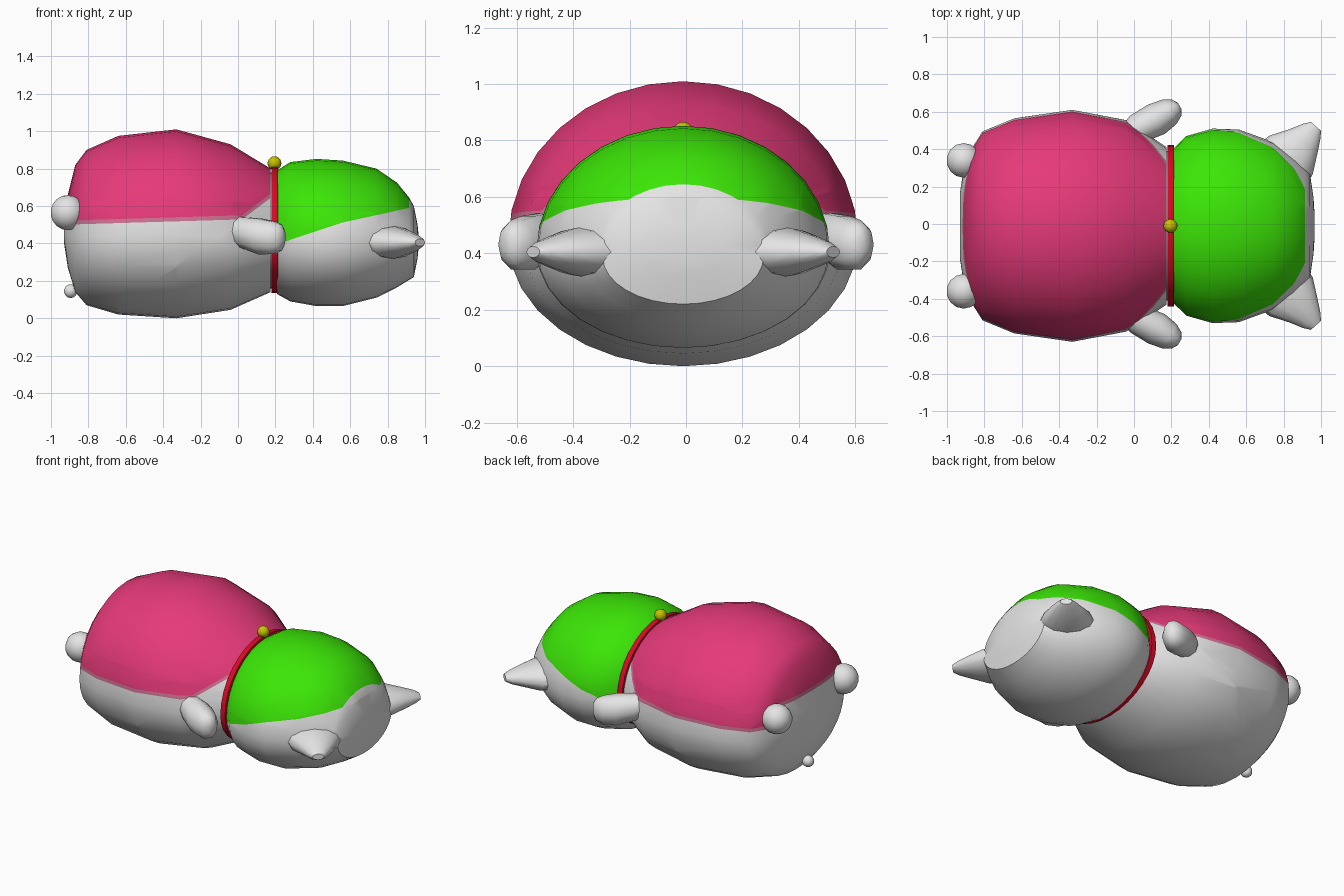
import bpy, bmesh, math
from mathutils import Vector

if "Cube" in bpy.data.objects:
    bpy.data.objects.remove(bpy.data.objects["Cube"], do_unlink=True)

MID = -0.01  # symmetry plane in y


def material(name, rgb):
    m = bpy.data.materials.new(name)
    m.use_nodes = True
    m.diffuse_color = (*rgb, 1)
    m.node_tree.nodes["Principled BSDF"].inputs["Base Color"].default_value = (*rgb, 1)
    return m


WHITE = material("white", (0.78, 0.78, 0.78))
PINK = material("pink", (0.79, 0.042, 0.19))
PALE = material("pale pink", (0.64, 0.17, 0.30))
GREEN = material("green", (0.045, 0.79, 0.002))
RED = material("red", (0.68, 0.003, 0.02))
YELLOW = material("yellow", (0.58, 0.53, 0.0))


def finish(name, bm, mats, angle):
    bmesh.ops.recalc_face_normals(bm, faces=bm.faces)
    me = bpy.data.meshes.new(name)
    bm.to_mesh(me)
    bm.free()
    for m in mats:
        me.materials.append(m)
    ob = bpy.data.objects.new(name, me)
    bpy.context.collection.objects.link(ob)
    bpy.ops.object.select_all(action='DESELECT')
    ob.select_set(True)
    bpy.context.view_layer.objects.active = ob
    bpy.ops.object.shade_smooth_by_angle(angle=math.radians(angle))


def loft(rings, n):
    """Skin rings given as (centre, half axis, height above, depth below)."""
    bm = bmesh.new()
    loops = []
    for c, u, up, down in rings:
        loop = []
        for i in range(n):
            t = 2 * math.pi * i / n
            s = math.sin(t)
            p = Vector(c) + Vector(u) * math.cos(t) + Vector((0, 0, s * (up if s > 0 else down)))
            loop.append(bm.verts.new(p))
        loops.append(loop)
    for a, b in zip(loops, loops[1:]):
        for i in range(n):
            j = (i + 1) % n
            bm.faces.new((a[i], a[j], b[j], b[i]))
    bm.faces.new(loops[0])
    bm.faces.new(loops[-1])
    return bm


def x_rings(profile):
    """Rings along x from (x, z low, z high, half width), widest below the middle."""
    return [((x, MID, lo + 0.44 * (hi - lo)), (0, w, 0), 0.56 * (hi - lo), 0.44 * (hi - lo))
            for x, lo, hi, w in profile]


def cut(bm, x, z, slope):
    """Cut along the plane through (x, z) with the given slope."""
    bmesh.ops.bisect_plane(bm, geom=bm.verts[:] + bm.edges[:] + bm.faces[:],
                           plane_co=(x, 0, z), plane_no=(-slope, 0, 1))


# Body with a pink belly edged by a pale border
bm = loft(x_rings([
    (-0.93, 0.40, 0.52, 0.18), (-0.91, 0.27, 0.66, 0.31), (-0.87, 0.14, 0.82, 0.41),
    (-0.81, 0.07, 0.90, 0.505), (-0.64, 0.02, 0.975, 0.575), (-0.33, 0.0, 1.01, 0.62),
    (-0.04, 0.045, 0.93, 0.565), (0.175, 0.14, 0.80, 0.42)]), 32)
BORDER = 0.022


def belly_height(x):
    if x < -0.87:
        return 0.64
    return max(0.55 + 0.03 * x, 0.55 + 0.75 * (x - 0.02))


for drop in (0, BORDER):
    cut(bm, 0, 0.55 - drop, 0.03)
    cut(bm, 0.02, 0.55 - drop, 0.75)
    cut(bm, 0, 0.64 - drop, 0)
for f in bm.faces:
    c = f.calc_center_median()
    if c.x < 0.17:
        h = c.z - belly_height(c.x)
        f.material_index = 1 if h > 0 else 2 if h > -BORDER else 0
finish("body", bm, [WHITE, PINK, PALE], 40)

# Head with a green face panel on top
bm = loft(x_rings([
    (0.208, 0.13, 0.79, 0.41), (0.28, 0.09, 0.835, 0.48), (0.42, 0.065, 0.852, 0.52),
    (0.56, 0.065, 0.843, 0.515), (0.74, 0.11, 0.80, 0.45), (0.85, 0.165, 0.725, 0.37),
    (0.915, 0.205, 0.645, 0.31), (0.94, 0.22, 0.60, 0.285), (0.96, 0.32, 0.50, 0.15),
    (0.965, 0.37, 0.45, 0.07)]), 32)
PANEL = ((0.22, 0.40, 0.33), (0.56, 0.512, 0.22))  # lower edge: x, z, slope
for line in PANEL:
    cut(bm, *line)
for f in bm.faces:
    c = f.calc_center_median()
    edge = min(z + slope * (c.x - x) for x, z, slope in PANEL)
    f.material_index = int(c.x < 0.915 and c.z > edge)
finish("head", bm, [WHITE, GREEN], 33)

# Neck, collar and bell
finish("neck", loft(x_rings([(0.15, 0.16, 0.78, 0.40), (0.23, 0.16, 0.78, 0.40)]), 32), [WHITE], 33)
finish("collar", loft(x_rings([(0.179, 0.135, 0.81, 0.432), (0.213, 0.135, 0.81, 0.432)]), 32), [RED], 40)


def ball(name, centre, radius, mat, seg=16):
    bm = bmesh.new()
    bmesh.ops.create_uvsphere(bm, u_segments=seg, v_segments=seg // 2 + 2, radius=radius)
    bmesh.ops.translate(bm, verts=bm.verts, vec=centre)
    finish(name, bm, [mat], 45)


ball("bell", (0.195, MID, 0.829), 0.037, YELLOW)
ball("tail", (-0.895, MID, 0.145), 0.037, WHITE, 10)

for side, s in (("left", 1), ("right", -1)):
    # Feet
    ball(side + "_foot", (-0.91, MID + s * 0.35, 0.565), 0.094, WHITE, 14)

    # Ears: flattened cones with rounded tips
    ear = []
    for x, y, w, t in ((0.79, 0.32, 0.17, 0.09), (0.84, 0.38, 0.155, 0.085),
                       (0.905, 0.45, 0.10, 0.06), (0.95, 0.505, 0.062, 0.038),
                       (0.973, 0.532, 0.036, 0.02)):
        ear.append(((x, MID + s * y, 0.405), (0.75 * w, -s * 0.66 * w, 0), t, t))
    finish(side + "_ear", loft(ear, 12), [WHITE], 50)

    # Arms: stubby paws that angle out towards the head
    arm = []
    for x, y, z, w, t in ((-0.04, 0.46, 0.475, 0.065, 0.07), (0.02, 0.51, 0.46, 0.08, 0.085),
                          (0.12, 0.56, 0.437, 0.09, 0.10), (0.19, 0.60, 0.43, 0.075, 0.092),
                          (0.228, 0.622, 0.432, 0.05, 0.072), (0.245, 0.63, 0.435, 0.02, 0.035)):
        arm.append(((x, s * y, z), (-0.5 * w, s * 0.87 * w, 0), t, t))
    finish(side + "_arm", loft(arm, 10), [WHITE], 50)
